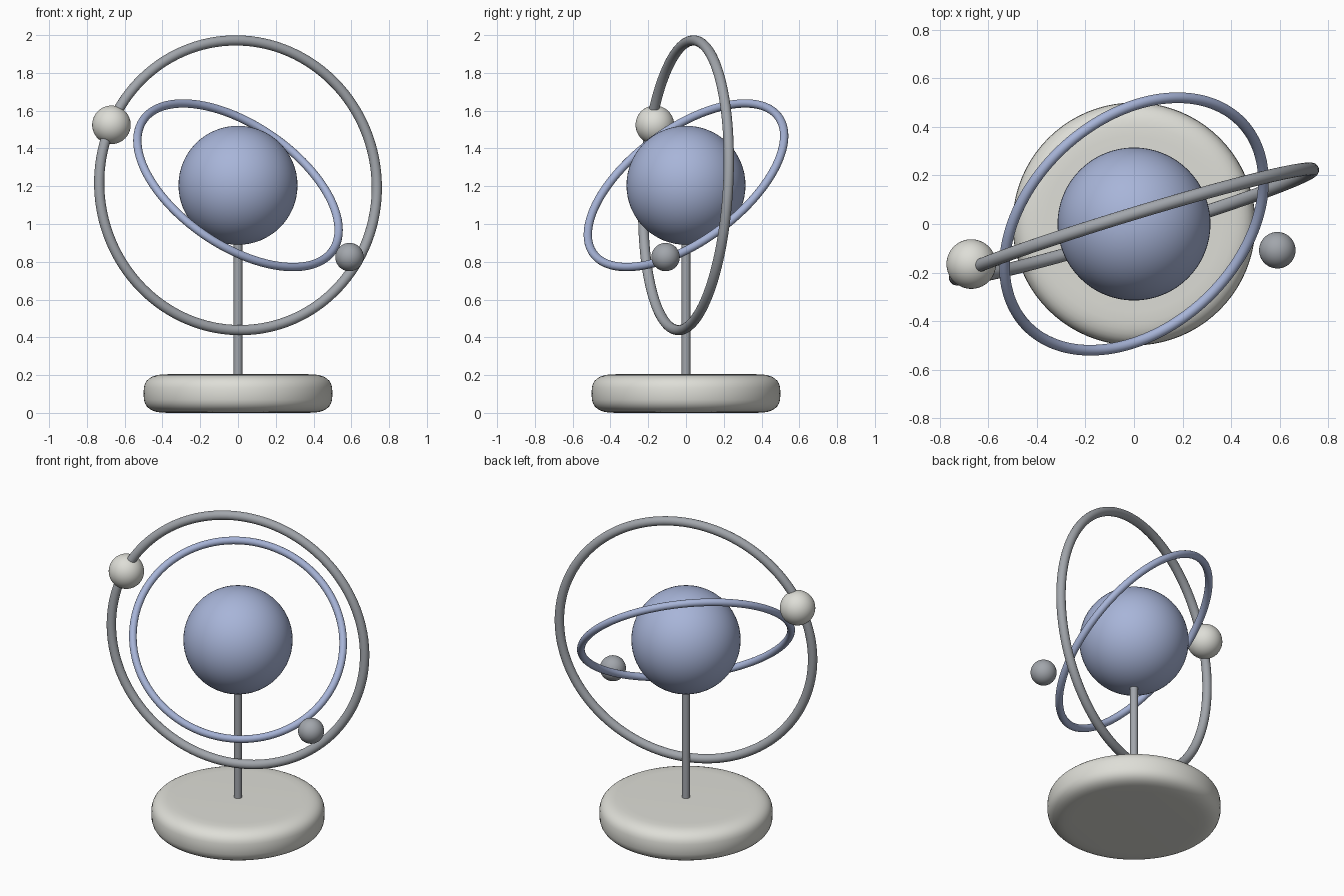
import bpy, bmesh, math
from mathutils import Vector

cube = bpy.data.objects.get("Cube")
if cube:
    bpy.data.objects.remove(cube, do_unlink=True)


def material(name, rgb):
    m = bpy.data.materials.new(name)
    m.use_nodes = True
    color = (*rgb, 1)
    m.diffuse_color = color
    m.node_tree.nodes["Principled BSDF"].inputs["Base Color"].default_value = color
    return m


blue = material("soft_blue", (0.39, 0.46, 0.69))
ivory = material("warm_ivory", (0.73, 0.73, 0.68))
grey = material("cool_grey", (0.36, 0.38, 0.41))


def finish(name, mat):
    obj = bpy.context.object
    obj.name = obj.data.name = name
    obj.data.materials.append(mat)
    bpy.ops.object.shade_smooth_by_angle(angle=math.radians(40))
    return obj


def ball(name, center, radius, mat):
    bpy.ops.mesh.primitive_uv_sphere_add(segments=64, ring_count=32,
                                         radius=radius, location=center)
    return finish(name, mat)


def ring(name, radius, tube, normal, mat):
    tilt = Vector(normal).to_track_quat('Z', 'Y').to_euler()
    bpy.ops.mesh.primitive_torus_add(major_radius=radius, minor_radius=tube,
                                     major_segments=128, minor_segments=20,
                                     location=CENTER, rotation=tilt)
    return finish(name, mat)


CENTER = (0, 0, 1.205)

# Pedestal: rounded disc turned around the vertical axis
INNER, RIM, HALF = 0.36, 0.14, 0.1025
profile = [(0, 0)]
for i in range(17):
    a = -math.pi / 2 + math.pi * i / 16
    x = INNER + RIM * max(math.cos(a), 0) ** 0.7
    z = HALF + HALF * math.copysign(abs(math.sin(a)) ** 0.7, a)
    profile.append((x, z))
profile.append((0, 2 * HALF))

bm = bmesh.new()
verts = [bm.verts.new((x, 0, z)) for x, z in profile]
edges = [bm.edges.new(pair) for pair in zip(verts, verts[1:])]
bmesh.ops.spin(bm, geom=verts + edges, cent=(0, 0, 0), axis=(0, 0, 1),
               angle=math.tau, steps=80)
bmesh.ops.remove_doubles(bm, verts=bm.verts, dist=0.0001)
bmesh.ops.recalc_face_normals(bm, faces=bm.faces)
mesh = bpy.data.meshes.new("pedestal")
bm.to_mesh(mesh)
bm.free()
pedestal = bpy.data.objects.new("pedestal", mesh)
bpy.context.collection.objects.link(pedestal)
bpy.ops.object.select_all(action='DESELECT')
pedestal.select_set(True)
bpy.context.view_layer.objects.active = pedestal
finish("pedestal", ivory)

# Post from the pedestal into the central globe
bpy.ops.mesh.primitive_cylinder_add(vertices=32, radius=0.023, depth=0.76,
                                    location=(0, 0, 0.57))
finish("post", grey)

# Globe and its two tilted orbit rings
ball("globe", CENTER, 0.315, blue)
ring("inner_orbit_ring", 0.609, 0.022, (0.484, -0.521, 0.703), blue)
ring("outer_orbit_ring", 0.768, 0.027, (-0.29, 0.955, -0.054), grey)

# Satellites
ball("large_satellite", (-0.67, -0.165, 1.525), 0.102, ivory)
ball("small_satellite", (0.59, -0.108, 0.825), 0.075, grey)
